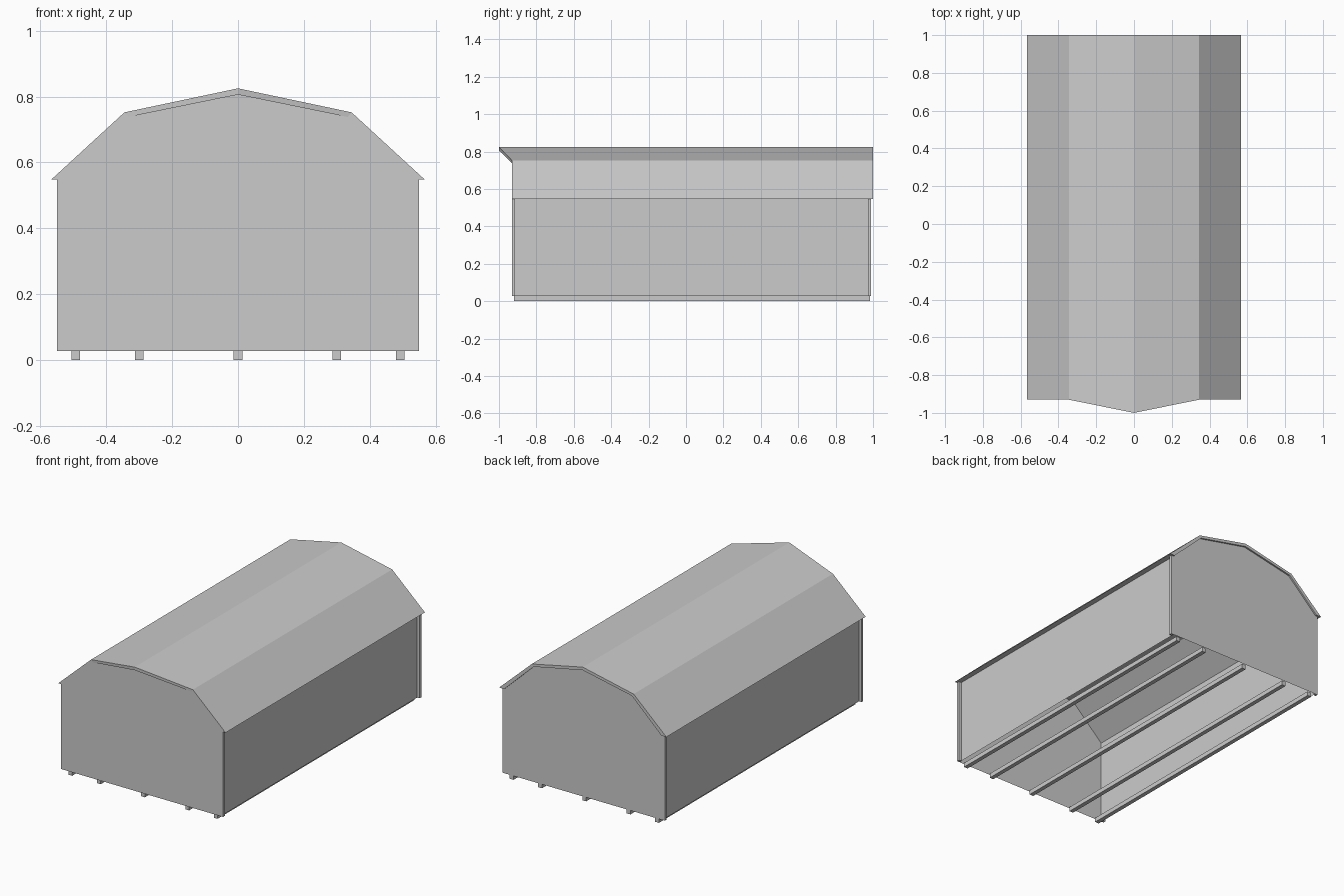
import bpy
import bmesh

cube = bpy.data.objects.get("Cube")
if cube:
    bpy.data.objects.remove(cube, do_unlink=True)

grey = bpy.data.materials.new("light_grey")
grey.use_nodes = True
grey.diffuse_color = (0.6, 0.6, 0.6, 1)
grey.node_tree.nodes["Principled BSDF"].inputs["Base Color"].default_value = (0.6, 0.6, 0.6, 1)

BASE, EAVE = 0.027, 0.548
FRONT, BACK = -0.93, 0.99
WALL, POST = 0.533, 0.017


def finish(name, bm, fix_normals=True):
    if fix_normals:
        bmesh.ops.recalc_face_normals(bm, faces=bm.faces)
    mesh = bpy.data.meshes.new(name)
    bm.to_mesh(mesh)
    bm.free()
    mesh.materials.append(grey)
    ob = bpy.data.objects.new(name, mesh)
    bpy.context.collection.objects.link(ob)
    return ob


def box(name, x, y, z):
    """Box between the given (low, high) pairs."""
    bm = bmesh.new()
    bmesh.ops.create_cube(bm, size=1)
    for v in bm.verts:
        v.co = [lo + (hi - lo) * (c + 0.5) for c, (lo, hi) in zip(v.co, (x, y, z))]
    return finish(name, bm)


def sheet(name, points):
    bm = bmesh.new()
    bm.faces.new([bm.verts.new(p) for p in points])
    return finish(name, bm, False)


def mirrored(half):
    """Full left-to-right profile from the ridge-to-eave half."""
    return [(-x, z) for x, z in reversed(half[1:])] + half


outer = mirrored([(0, 0.825), (0.345, 0.752), (0.567, EAVE)])
inner = mirrored([(0, 0.806), (0.333, 0.738), (WALL, EAVE)])

# End walls closed under the roof line
gable = [(-WALL, BASE), (WALL, BASE)] + inner[::-1]
sheet("front_wall", [(x, FRONT, z) for x, z in gable])
sheet("back_wall", [(x, BACK, z) for x, z in gable[::-1]])

# Side walls and corner posts
for side, s in (("left", 1), ("right", -1)):
    wall = [(s * WALL, FRONT, BASE), (s * WALL, BACK, BASE),
            (s * WALL, BACK, EAVE), (s * WALL, FRONT, EAVE)]
    sheet(side + "_wall", wall[::s])
    xs = sorted((s * WALL, s * (WALL + POST)))
    box("front_" + side + "_post", xs, (FRONT, FRONT + POST), (BASE, EAVE))
    box("back_" + side + "_post", xs, (BACK - POST, BACK), (BASE, EAVE))


# Gambrel roof shell with a pointed visor at the front ridge
def visor(x):
    return FRONT - 0.07 * max(0, 1 - abs(x) / 0.345)


bm = bmesh.new()
rings = []
for (ox, oz), (ix, iz) in zip(outer, inner):
    y = visor(ox)
    rings.append([bm.verts.new(p) for p in (
        (ox, y, oz), (ox, 1, oz), (ix, 1, iz), (ix, y, iz))])
for a, b in zip(rings, rings[1:]):
    for i in range(4):
        j = (i + 1) % 4
        bm.faces.new((a[i], a[j], b[j], b[i]))
bm.faces.new(rings[0])
bm.faces.new(rings[-1][::-1])
finish("gambrel_roof", bm)

# Runners beneath the open floor
for i, x in enumerate((-0.493, -0.3, 0, 0.3, 0.493)):
    box("runner_%d" % (i + 1), (x - 0.013, x + 0.013), (-0.92, 0.985), (0, BASE))
